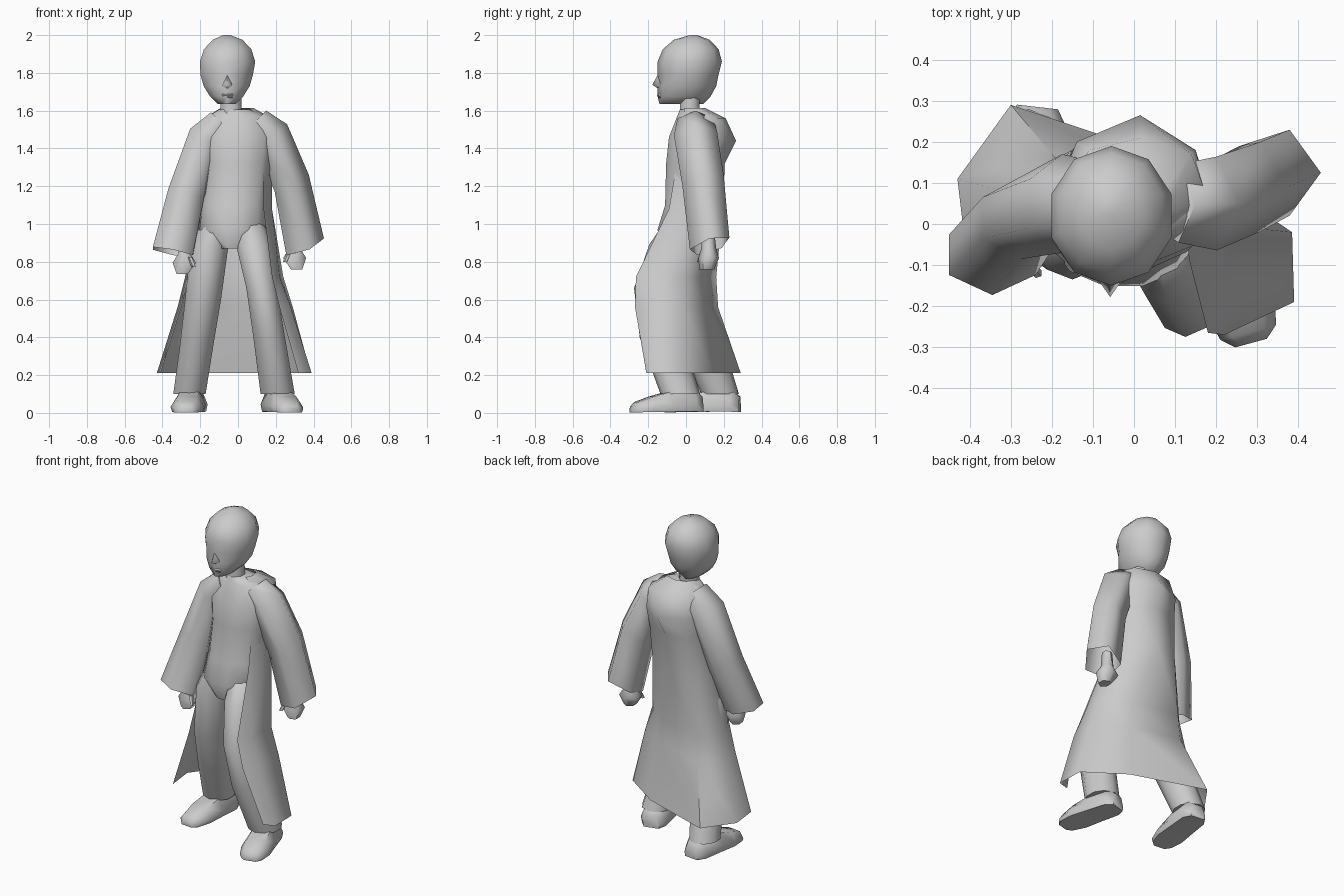
import bpy, math
from mathutils import Vector

cube = bpy.data.objects.get("Cube")
if cube:
    bpy.data.objects.remove(cube, do_unlink=True)

grey = bpy.data.materials.new("plain grey")
grey.use_nodes = True
tone = (0.6, 0.6, 0.6, 1)
grey.diffuse_color = tone
shader = grey.node_tree.nodes["Principled BSDF"]
shader.inputs["Base Color"].default_value = tone
shader.inputs["Roughness"].default_value = 0.8


def build(name, verts, faces, angle=60):
    """Make a smooth shaded object from points and faces."""
    mesh = bpy.data.meshes.new(name)
    mesh.from_pydata(verts, [], faces)
    mesh.materials.append(grey)
    part = bpy.data.objects.new(name, mesh)
    bpy.context.collection.objects.link(part)
    bpy.ops.object.select_all(action="DESELECT")
    part.select_set(True)
    bpy.context.view_layer.objects.active = part
    bpy.ops.object.mode_set(mode="EDIT")
    bpy.ops.mesh.select_all(action="SELECT")
    bpy.ops.mesh.normals_make_consistent(inside=False)
    bpy.ops.object.mode_set(mode="OBJECT")
    bpy.ops.object.shade_smooth_by_angle(angle=math.radians(angle))
    return part


def skin(rows, closed):
    """Quads that join equal rows of points."""
    n = len(rows[0])
    faces = []
    for r in range(len(rows) - 1):
        for i in range(n if closed else n - 1):
            j = (i + 1) % n
            faces.append((r * n + i, r * n + j, r * n + n + j, r * n + n + i))
    return faces


def ring(x, y, z, rx, ry, sides, lean, turn):
    """Ellipse around a centre, its plane sloped by lean."""
    points = []
    for i in range(sides):
        a = math.tau * (i + turn) / sides
        dx, dy = rx * math.cos(a), ry * math.sin(a)
        points.append(Vector((x + dx, y + dy, z + lean[0] * dx + lean[1] * dy)))
    return points


def loft(name, rings, sides=10, open_end=False, leans=None, turn=0.5, angle=60):
    leans = leans or [(0, 0)] * len(rings)
    rows = [ring(*r, sides, lean, turn) for r, lean in zip(rings, leans)]
    faces = skin(rows, True) + [tuple(range(sides))]
    last = (len(rows) - 1) * sides
    if not open_end:
        faces.append(tuple(range(last, last + sides)))
    return build(name, [p for row in rows for p in row], faces, angle)


# Head with a narrow chin and sunken eyes
head = loft("head", [
    (-.06, -.025, 1.635, .05, .115), (-.06, -.01, 1.675, .092, .14),
    (-.06, .005, 1.73, .128, .155), (-.06, .01, 1.79, .146, .162),
    (-.055, .02, 1.86, .154, .17), (-.055, .025, 1.925, .132, .148),
    (-.055, .03, 1.975, .083, .095), (-.06, .04, 2, .02, .02)], 10)
for v in head.data.vertices:
    if v.co.y < -.05 and 1.78 < v.co.z < 1.8 and .05 < abs(v.co.x + .058) < .1:
        v.co.y += .015

build("nose", [(-.058, -.145, 1.8), (-.088, -.135, 1.73), (-.028, -.135, 1.73),
               (-.058, -.178, 1.737), (-.058, -.14, 1.712)],
      [(0, 1, 3), (0, 3, 2), (1, 4, 3), (4, 2, 3), (0, 2, 4, 1)], 90)
loft("mouth", [(-.056, -.125, 1.668, .03, .02), (-.056, -.13, 1.682, .036, .024),
               (-.056, -.125, 1.696, .025, .018)], 6)
loft("neck", [(-.035, .02, 1.55, .062, .058), (-.038, .02, 1.7, .058, .056)], 8)

# Tunic and hips
loft("tunic", [
    (-.02, .03, 1.605, .085, .065), (0, .05, 1.57, .16, .1),
    (0, .045, 1.46, .2, .14), (0, .03, 1.32, .178, .14),
    (-.02, .015, 1.1, .175, .13), (-.025, -.02, .97, .185, .135),
    (-.03, -.03, .87, .08, .1)], 12)

# Long open coat, each row runs from the left front edge round the back
outline = [
    (1.615, [(.06, -.01), (.08, .03), (.07, .08), (.01, .1), (-.06, .08), (-.09, .04), (-.08, -.01)]),
    (1.56, [(.11, -.01), (.18, .06), (.14, .17), (.02, .21), (-.11, .18), (-.18, .06), (-.13, -.01)]),
    (1.44, [(.14, -.04), (.19, .05), (.15, .18), (.015, .265), (-.14, .2), (-.2, .05), (-.15, -.04)]),
    (1.32, [(.13, -.05), (.18, .03), (.14, .16), (0, .205), (-.14, .19), (-.19, .05), (-.15, -.04)]),
    (1.08, [(.135, -.09), (.18, 0), (.14, .13), (-.02, .195), (-.15, .18), (-.22, .06), (-.19, -.04)]),
    (.72, [(.18, -.265), (.22, -.18), (.24, -.01), (.1, .1), (-.19, .16), (-.28, .07), (-.26, -.06)]),
    (.56, [(.22, -.27), (.28, -.2), (.29, -.01), (.11, .1), (-.2, .17), (-.32, .08), (-.3, -.06)]),
    (.21, [(.32, -.21), (.39, -.19), (.385, -.02), (.15, .14), (-.3, .29), (-.43, .11), (-.41, -.06)]),
]
rows = [[(x, y, z) for x, y in row] for z, row in outline]
build("long_coat", [p for row in rows for p in row], skin(rows, False))

# Wide sleeves, open at the cuff
loft("left_sleeve", [
    (.09, .05, 1.54, .06, .1), (.175, .05, 1.46, .085, .12),
    (.275, .09, 1.22, .1, .115), (.345, .125, .885, .11, .11)],
    5, True, [(1, 0), (.8, .1), (.4, .25), (.35, .3)], 0, 80)
loft("right_sleeve", [
    (-.09, .05, 1.54, .06, .1), (-.175, .05, 1.45, .09, .12),
    (-.275, .015, 1.15, .108, .1), (-.345, -.075, .85, .122, .098)],
    6, True, [(-1, 0), (-.7, 0), (-.3, -.2), (-.2, -.15)], .5, 80)

# Fists with a thumb
for name, x, y, z, s in (("left", .3, .12, .81, 1), ("right", -.285, -.07, .785, -1)):
    loft(name + "_hand", [
        (x, y, z + .15, .03, .03), (x, y, z + .06, .035, .04),
        (x, y, z + .01, .07, .055), (x + s * .01, y - .01, z - .05, .035, .04)], 6)
    loft(name + "_thumb", [
        (x - s * .03, y - .03, z + .04, .014, .016),
        (x - s * .05, y - .05, z - .01, .012, .012)], 5)

# Trouser legs, the left one stepping forward
loft("left_leg", [
    (.06, -.02, 1.03, .07, .08), (.085, -.07, .89, .1, .125),
    (.125, -.16, .66, .085, .115), (.165, -.13, .4, .088, .115),
    (.21, -.03, .1, .095, .105)])
loft("right_leg", [
    (-.11, -.01, 1.03, .07, .09), (-.15, -.01, .89, .105, .125),
    (-.185, .01, .6, .1, .12), (-.22, .09, .35, .093, .115),
    (-.257, .18, .1, .09, .1)])


def shoe(name, heel, toe):
    """Cross sections placed along the line from heel to toe."""
    heel, toe = Vector((*heel, 0)), Vector((*toe, 0))
    across = (toe - heel).normalized().cross(Vector((0, 0, 1)))
    rows = []
    for t, half, top in ((0, .05, .09), (.12, .08, .13), (.45, .085, .12),
                         (.72, .09, .09), (.93, .07, .06), (1, .04, .035)):
        middle = heel.lerp(toe, t)
        rows.append([middle + across * half * w + Vector((0, 0, top * h))
                     for w, h in ((-.9, .05), (-1, .35), (-.6, .95),
                                  (.6, .95), (1, .35), (.9, .05))])
    n = len(rows[0])
    last = n * (len(rows) - 1)
    ends = [tuple(range(n)), tuple(range(last, last + n))]
    build(name, [p for row in rows for p in row], skin(rows, True) + ends)


shoe("left_shoe", (.185, .08), (.285, -.29))
shoe("right_shoe", (-.235, .285), (-.28, -.11))
